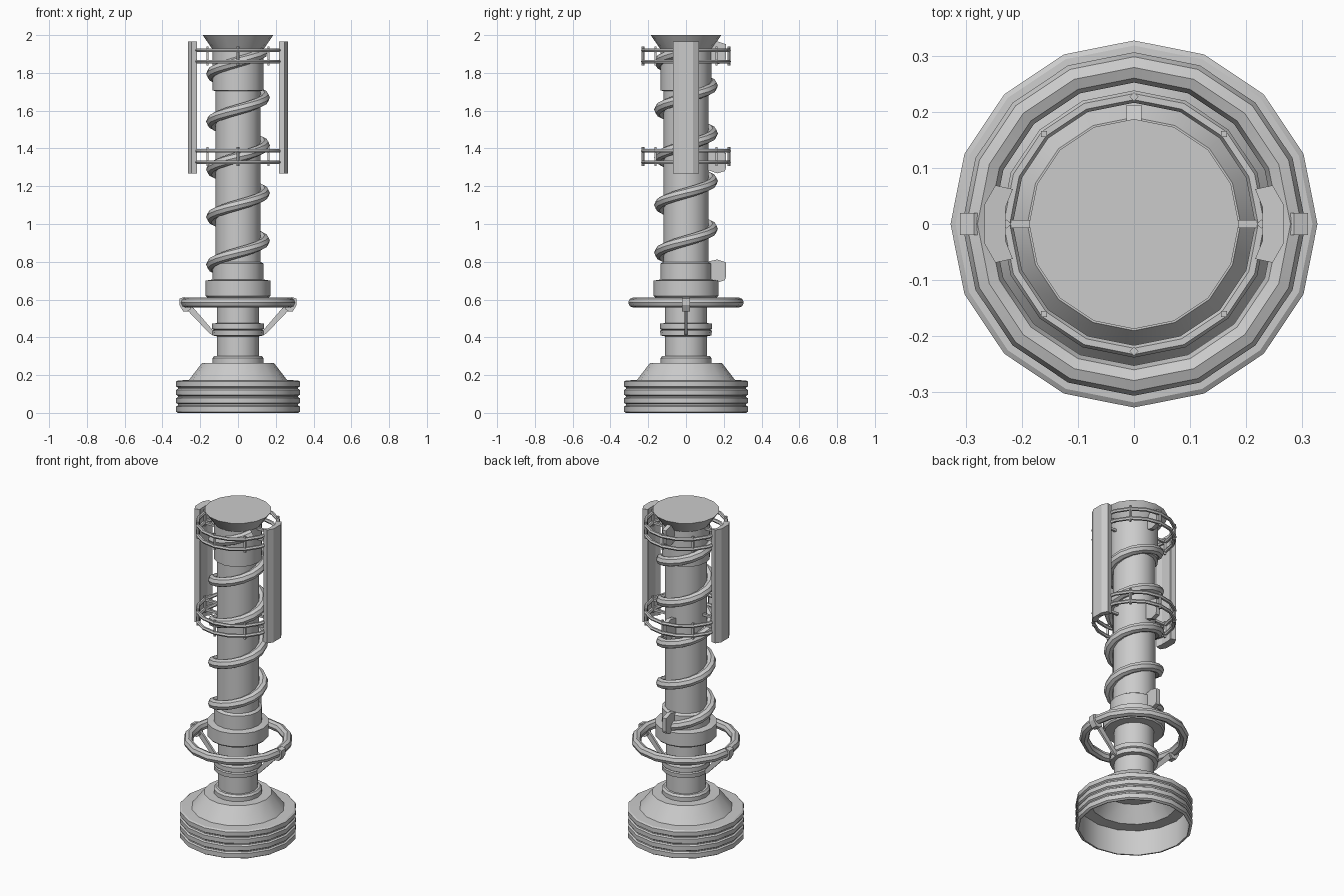
import bpy, bmesh, math
from mathutils import Vector, Matrix

if "Cube" in bpy.data.objects:
    bpy.data.objects.remove(bpy.data.objects["Cube"], do_unlink=True)

SIDES = 16
TAU = math.tau

grey = bpy.data.materials.new("plain grey")
grey.use_nodes = True
GREY = (0.6, 0.6, 0.6, 1)
grey.diffuse_color = GREY
grey.node_tree.nodes["Principled BSDF"].inputs["Base Color"].default_value = GREY


def finish(ob, smooth=True):
    ob.data.materials.clear()
    ob.data.materials.append(grey)
    if smooth:
        bpy.ops.object.select_all(action='DESELECT')
        ob.select_set(True)
        bpy.context.view_layer.objects.active = ob
        bpy.ops.object.shade_smooth_by_angle(angle=math.radians(32))
    return ob


def to_object(name, bm, smooth=True):
    bmesh.ops.recalc_face_normals(bm, faces=bm.faces)
    me = bpy.data.meshes.new(name)
    bm.to_mesh(me)
    bm.free()
    ob = bpy.data.objects.new(name, me)
    bpy.context.collection.objects.link(ob)
    return finish(ob, smooth)


def lathe(name, profile, closed=False):
    """Turn a (radius, height) profile; open ends are capped."""
    bm = bmesh.new()
    rings = [[bm.verts.new((r * math.cos(TAU * i / SIDES), r * math.sin(TAU * i / SIDES), z))
              for i in range(SIDES)] for r, z in profile]
    pairs = list(zip(rings, rings[1:]))
    if closed:
        pairs.append((rings[-1], rings[0]))
    else:
        bm.faces.new(rings[0])
        bm.faces.new(rings[-1])
    for a, b in pairs:
        for i in range(SIDES):
            j = (i + 1) % SIDES
            bm.faces.new((a[i], a[j], b[j], b[i]))
    return to_object(name, bm)


def ring(name, radius, tube, z, sides=8):
    return lathe(name, [(radius + tube * math.cos(TAU * k / sides),
                         z + tube * math.sin(TAU * k / sides)) for k in range(sides)], True)


def prism(name, outline, axis, start, depth, turn=0, smooth=False):
    """Extrude a flat outline given as (radial, other) pairs, then turn it about z."""
    bm = bmesh.new()
    if axis == 'Z':
        verts = [bm.verts.new((a, b, start)) for a, b in outline]
        step = Vector((0, 0, depth))
    else:
        verts = [bm.verts.new((a, start, b)) for a, b in outline]
        step = Vector((0, depth, 0))
    face = bm.faces.new(verts)
    ext = bmesh.ops.extrude_face_region(bm, geom=[face], use_keep_orig=True)
    bmesh.ops.translate(bm, vec=step, verts=[g for g in ext["geom"] if isinstance(g, bmesh.types.BMVert)])
    bmesh.ops.rotate(bm, verts=bm.verts, cent=(0, 0, 0), matrix=Matrix.Rotation(turn, 3, 'Z'))
    return to_object(name, bm, smooth)


# Hollow ribbed foot with a sloping shoulder
foot = []
for low, high in ((0, 0.04), (0.046, 0.084), (0.09, 0.128), (0.134, 0.172)):
    foot += [(0.318, low), (0.327, low + 0.006), (0.327, high - 0.006), (0.318, high)]
foot += [(0.26, 0.174), (0.19, 0.265), (0.1, 0.265), (0.1, 0.25), (0.18, 0.25),
         (0.245, 0.16), (0.31, 0.155), (0.31, 0)]
lathe("foot", foot, True)

# Stem with its collars, up to the flared cap
lathe("lower_stem", [(0.112, 0.25), (0.112, 0.62)])
lathe("foot_collar", [(0.135, 0.26), (0.135, 0.29), (0.125, 0.302), (0.11, 0.302)])
lathe("wheel_collar", [(0.11, 0.405), (0.135, 0.41), (0.137, 0.435), (0.13, 0.44),
                       (0.137, 0.445), (0.137, 0.472), (0.11, 0.476)])
lathe("broad_collar", [(0.11, 0.612), (0.165, 0.612), (0.173, 0.62), (0.173, 0.7), (0.135, 0.706),
                       (0.135, 0.79), (0.12, 0.8)])
lathe("upper_stem", [(0.12, 0.78), (0.12, 1.72)])
lathe("top_collar", [(0.12, 1.703), (0.135, 1.708), (0.135, 1.94)])
lathe("flared_cap", [(0.135, 1.925), (0.187, 2.0)])

# Hand ring with its two struts
ring("hand_ring", 0.279, 0.027, 0.584)
strut = [(0.125, 0.425), (0.14, 0.445), (0.235, 0.555), (0.26, 0.575), (0.285, 0.565),
         (0.285, 0.54), (0.262, 0.537), (0.15, 0.42), (0.125, 0.408)]
clamp = [(0.25, 0.55), (0.268, 0.537), (0.29, 0.537), (0.31, 0.57), (0.31, 0.605), (0.285, 0.613),
         (0.262, 0.6)]
for side, turn in (("left", 0), ("right", math.pi)):
    prism(side + "_strut", strut, 'Y', -0.007, 0.014, turn)
    prism(side + "_clamp", clamp, 'Y', -0.02, 0.04, turn)

# Coil wound round the stem
PITCH = 0.2525
STEPS = 16
first, last = math.pi / 2, 9.9 * math.pi
count = int((last - first) / TAU * STEPS)
curve = bpy.data.curves.new("coil", 'CURVE')
curve.dimensions = '3D'
curve.twist_mode = 'Z_UP'
curve.bevel_depth = 0.028
curve.bevel_resolution = 2
curve.use_fill_caps = True
spline = curve.splines.new('POLY')
spline.points.add(count)
for k, p in enumerate(spline.points):
    a = first + k * TAU / STEPS
    p.co = (0.141 * math.cos(a), 0.141 * math.sin(a), 0.722 + PITCH * (a - first) / TAU, 1)
coil = bpy.data.objects.new("coil", curve)
bpy.context.collection.objects.link(coil)
bpy.ops.object.select_all(action='DESELECT')
coil.select_set(True)
bpy.context.view_layer.objects.active = coil
bpy.ops.object.convert(target='MESH')
finish(bpy.context.view_layer.objects.active)

# Cage: paired hoops, pins between them and spokes to the stem
for level, mid in (("lower", 1.357), ("upper", 1.89)):
    for part, z in (("bottom", mid - 0.03), ("top", mid + 0.03)):
        ring(f"{level}_cage_{part}_hoop", 0.227, 0.011, z, 6)
        for side, turn in (("left", 0), ("right", math.pi)):
            prism(f"{level}_{side}_{part}_spoke", [(0.11, z - 0.007), (0.23, z - 0.007),
                  (0.23, z + 0.007), (0.11, z + 0.007)], 'Y', -0.007, 0.014, turn)
    for k in range(8):
        prism(f"{level}_cage_pin_{k + 1}", [(0.219, 0), (0.227, -0.008), (0.235, 0), (0.227, 0.008)],
              'Z', mid - 0.05, 0.1, k * TAU / 8)

# Side panels, bowed outwards with bevelled ends
half = [(0.266, 0.036), (0.247, 0.069), (0.216, 0.062), (0.229, 0.03)]
panel = half + [(x, -y) for x, y in reversed(half)]
for side, turn in (("left", 0), ("right", math.pi)):
    ob = prism(side + "_panel", panel, 'Z', 1.268, 0.697, turn)
    for v in ob.data.vertices:
        if math.hypot(v.co.x, v.co.y) < 0.24 and abs(v.co.x) > 0.22:
            v.co.z += 0.008 if v.co.z < 1.6 else -0.008

# Lugs down the back
lug = [(0.11, 0.71), (0.165, 0.69), (0.205, 0.702), (0.212, 0.72), (0.212, 0.797), (0.165, 0.812), (0.11, 0.8)]
for name, lift in (("bottom", 0), ("middle", 0.578), ("top", 1.155)):
    prism(name + "_lug", [(y, z + lift) for y, z in lug], 'Y', -0.013, 0.026, math.pi / 2)
